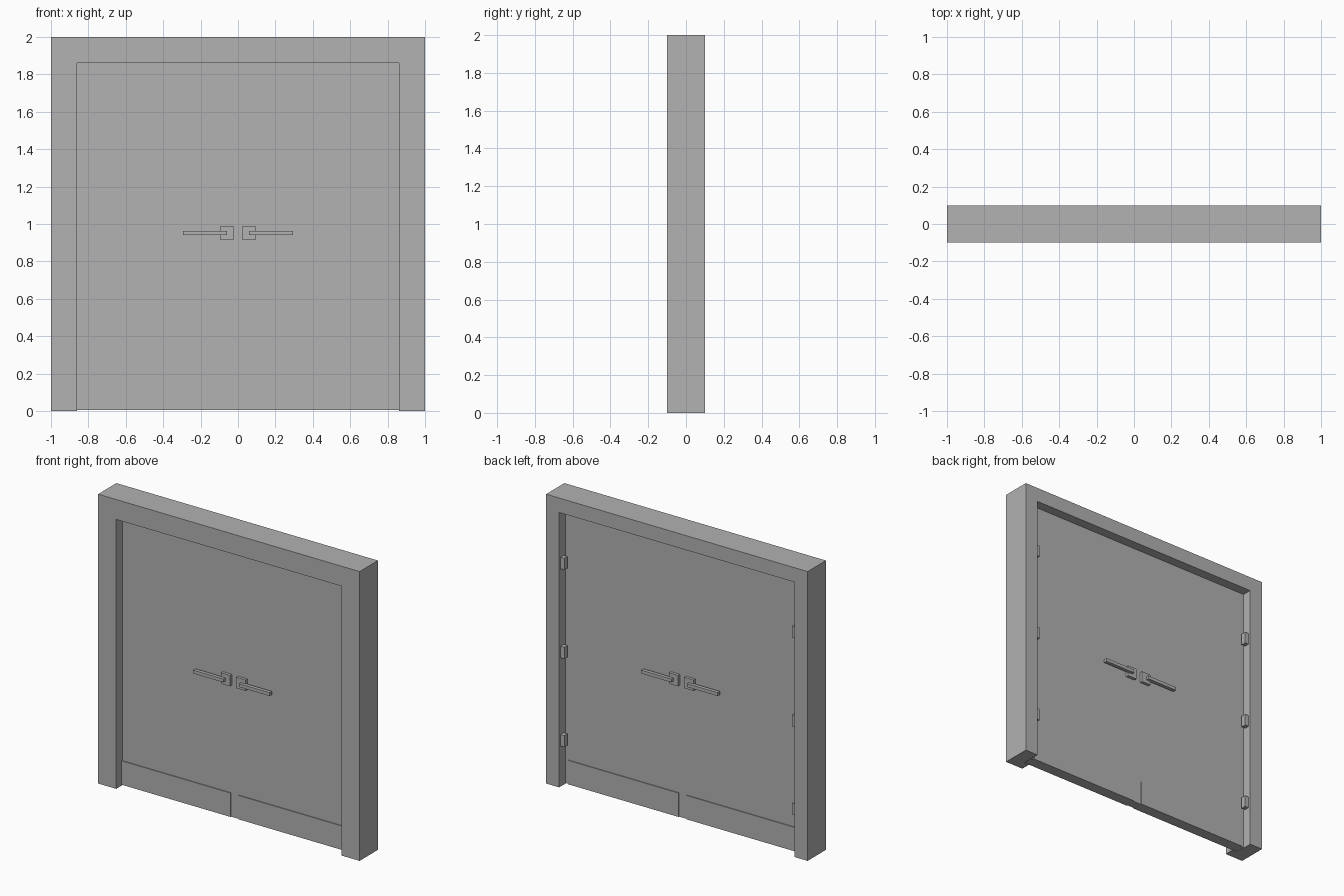
import bpy, bmesh

if "Cube" in bpy.data.objects:
    bpy.data.objects.remove(bpy.data.objects["Cube"])

grey = bpy.data.materials.new("light_grey")
grey.diffuse_color = (0.445, 0.445, 0.445, 1)
grey.use_nodes = True
grey.node_tree.nodes["Principled BSDF"].inputs["Base Color"].default_value = grey.diffuse_color

DOOR_Y = 0.033      # half thickness of the door leaves
BACK_IN = 0.10      # frame width seen from the back
FRONT_IN = 0.138    # frame width seen from the front, including the stop lip
FLOOR_GAP = 0.005


def finish(name, bm):
    bmesh.ops.recalc_face_normals(bm, faces=bm.faces)
    mesh = bpy.data.meshes.new(name)
    bm.to_mesh(mesh)
    bm.free()
    mesh.materials.append(grey)
    obj = bpy.data.objects.new(name, mesh)
    bpy.context.collection.objects.link(obj)
    return obj


def box(name, xs, ys, zs):
    bm = bmesh.new()
    bmesh.ops.create_cube(bm, size=1)
    for v in bm.verts:
        for i, (a, b) in enumerate((xs, ys, zs)):
            v.co[i] = (a + b) / 2 + v.co[i] * abs(b - a)
    return finish(name, bm)


# Door frame: a rebated section (inset, depth) mitred around the opening
section = [(0, -0.1), (FRONT_IN, -0.1), (FRONT_IN, -DOOR_Y),
           (BACK_IN, -DOOR_Y), (BACK_IN, 0.1), (0, 0.1)]
bm = bmesh.new()
rings = []
for side, top in ((-1, False), (-1, True), (1, True), (1, False)):
    rings.append([bm.verts.new((side * (1 - d), y, 2 - d if top else 0))
                  for d, y in section])
for a, b in zip(rings, rings[1:]):
    for i in range(len(section)):
        j = (i + 1) % len(section)
        bm.faces.new((a[i], a[j], b[j], b[i]))
bm.faces.new(rings[0])
bm.faces.new(rings[-1])
finish("door_frame", bm)

for sx, side in ((-1, "left"), (1, "right")):
    def part(name, x0, x1, y0, y1, z0, z1):
        box(f"{side}_{name}", (sx * x0, sx * x1), (y0, y1), (z0, z1))

    # Door leaf
    part("door", 0, 1 - BACK_IN, -DOOR_Y, DOOR_Y, FLOOR_GAP, 2 - BACK_IN)

    # Kick plate and lever handle on both faces
    for sy, face in ((-1, "front"), (1, "back")):
        def out(d):
            return sy * (DOOR_Y + d)
        part(f"{face}_kick_plate", 0.03, 0.875, out(0), out(0.006), FLOOR_GAP, 0.17)
        part(f"{face}_handle_plate", 0.024, 0.094, out(0), out(0.02), 0.915, 0.99)
        part(f"{face}_handle_lever", 0.06, 0.293, out(0.015), out(0.04), 0.94, 0.963)

    # Hinges on the back edge of the frame
    for i, z in enumerate((0.32, 0.93, 1.545)):
        part(f"hinge_{i + 1}", 0.87, 1 - BACK_IN, 0.05, 0.085, z - 0.04, z + 0.04)
